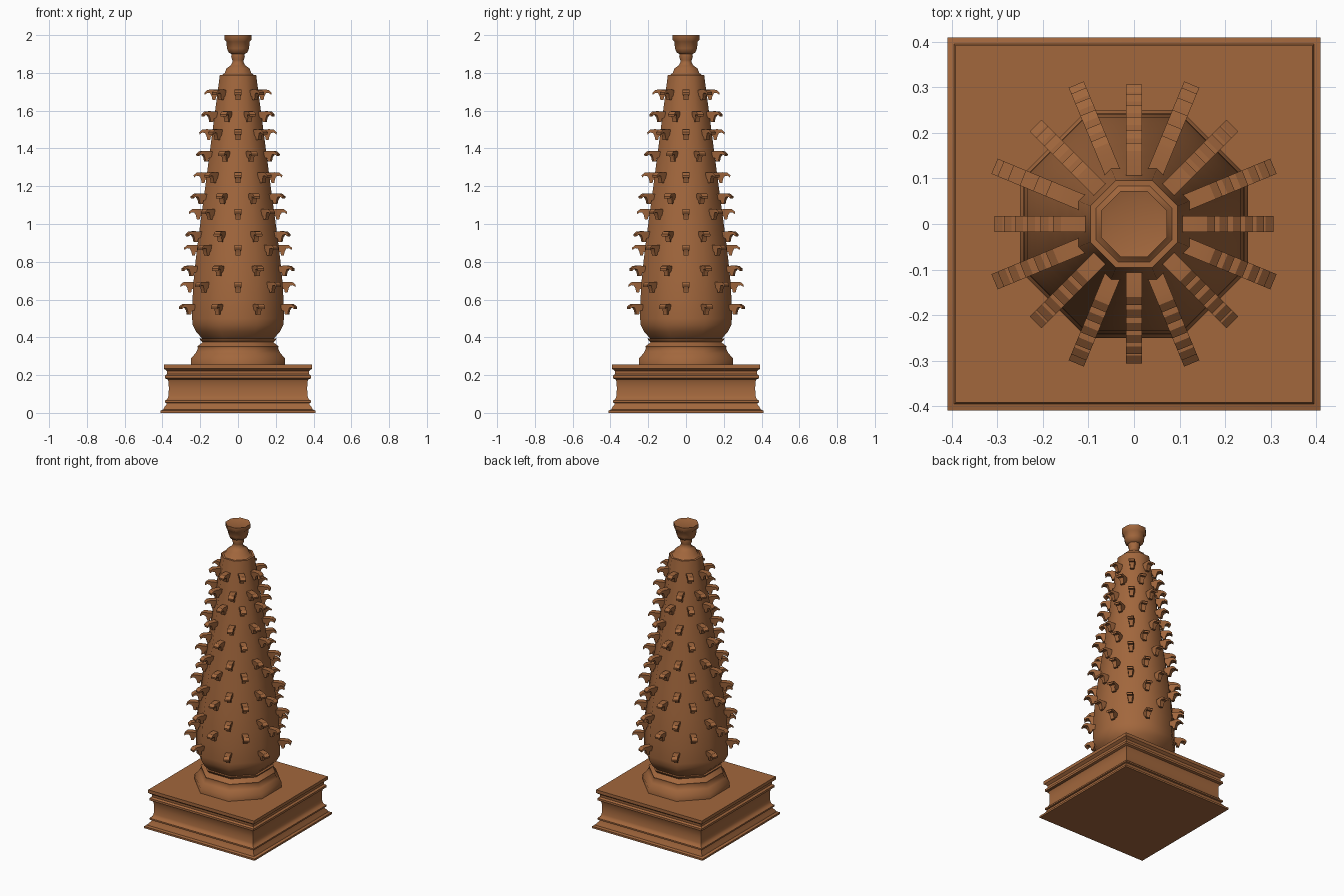
import bpy, bmesh, math
from mathutils import Matrix, Vector

cube = bpy.data.objects.get("Cube")
if cube:
    bpy.data.objects.remove(cube, do_unlink=True)

brown = bpy.data.materials.new("warm brown stone")
brown.use_nodes = True
colour = (0.36, 0.135, 0.046, 1)
brown.diffuse_color = colour
brown.node_tree.nodes["Principled BSDF"].inputs["Base Color"].default_value = colour


def finish(name, bm, angle):
    bmesh.ops.recalc_face_normals(bm, faces=bm.faces)
    mesh = bpy.data.meshes.new(name)
    bm.to_mesh(mesh)
    bm.free()
    mesh.materials.append(brown)
    obj = bpy.data.objects.new(name, mesh)
    bpy.context.collection.objects.link(obj)
    bpy.ops.object.select_all(action='DESELECT')
    obj.select_set(True)
    bpy.context.view_layer.objects.active = obj
    bpy.ops.object.shade_smooth_by_angle(angle=math.radians(angle))
    return obj


def prism_lathe(name, profile, sides, angle):
    """Stack regular polygons; each radius is the distance to a flat side."""
    bm = bmesh.new()
    rings = []
    for r, z in profile:
        corner = r / math.cos(math.pi / sides)
        turns = [(i + 0.5) * math.tau / sides for i in range(sides)]
        rings.append([bm.verts.new((corner * math.cos(a), corner * math.sin(a), z))
                      for a in turns])
    for low, high in zip(rings, rings[1:]):
        for i in range(sides):
            j = (i + 1) % sides
            bm.faces.new((low[i], low[j], high[j], high[i]))
    bm.faces.new(rings[0][::-1])
    bm.faces.new(rings[-1])
    return finish(name, bm, angle)


# Square moulded base
base = [(.41, 0), (.41, .012), (.395, .018), (.39, .03), (.378, .045),
        (.378, .052), (.387, .055), (.387, .065), (.375, .072), (.368, .09),
        (.366, .13), (.368, .165), (.374, .178), (.387, .184), (.387, .198),
        (.375, .206), (.376, .222), (.392, .234), (.392, .255)]
prism_lathe("square_base", base, 4, 40)

# Octagonal foot below the tower
foot = [(.25, .25), (.25, .288), (.225, .315), (.212, .342), (.215, .352),
        (.195, .368), (.188, .375), (.2, .385), (.205, .395)]
prism_lathe("octagonal_foot", foot, 8, 50)

# Tapering tower shaft
shaft = [(.18, .385), (.195, .4), (.222, .43), (.24, .465), (.243, .5),
         (.241, .6), (.235, .7), (.225, .8), (.213, .9), (.2, 1.0),
         (.173, 1.2), (.147, 1.4), (.121, 1.6), (.096, 1.79)]
prism_lathe("tower_shaft", shaft, 8, 50)

# Stepped finial on top
finial = [(.09, 1.785), (.07, 1.8), (.06, 1.825), (.04, 1.838), (.03, 1.855),
          (.03, 1.868), (.036, 1.885), (.034, 1.9), (.05, 1.908),
          (.058, 1.93), (.062, 1.965), (.072, 1.975), (.072, 2.0), (.05, 1.994)]
prism_lathe("finial", finial, 8, 50)


def shaft_radius(z):
    for (r0, z0), (r1, z1) in zip(shaft, shaft[1:]):
        if z0 <= z <= z1:
            return r0 + (r1 - r0) * (z - z0) / (z1 - z0)


# Hooked bracket outline: distance from wall, height
hook = [(-.03, .008), (.03, .012), (.053, .01), (.07, -.004), (.068, -.016),
        (.055, -.006), (.04, -.008), (.032, -.022), (.027, -.044),
        (.012, -.044), (.008, -.026), (-.03, -.016)]
hook_faces = [(0, 1, 6, 7, 10, 11), (1, 2, 5, 6), (2, 3, 4, 5), (7, 8, 9, 10)]


def add_hook(bm, reach, z, angle):
    place = Matrix.Translation((0, 0, z)) @ Matrix.Rotation(angle, 4, 'Z')
    sides = []
    for s in (-1, 1):
        sides.append([bm.verts.new(place @ Vector(
            (reach + x, s * (.018 if h > -.02 else .012), h))) for x, h in hook])
    for side in sides:
        for f in hook_faces:
            bm.faces.new([side[i] for i in f])
    for i in range(len(hook)):
        j = (i + 1) % len(hook)
        bm.faces.new((sides[0][i], sides[0][j], sides[1][j], sides[1][i]))


# Rings of eight hooks, alternate rings sitting on the shaft corners
heights = [1.70, 1.585, 1.49, 1.375, 1.262, 1.15, 1.068, .95, .878, .768, .682, .565]
for row, z in enumerate(heights):
    bm = bmesh.new()
    on_corner = row % 2
    reach = shaft_radius(z) / (math.cos(math.pi / 8) if on_corner else 1)
    for k in range(8):
        add_hook(bm, reach, z, (k + on_corner / 2) * math.tau / 8)
    finish(f"hook_ring_{row + 1}", bm, 25)
